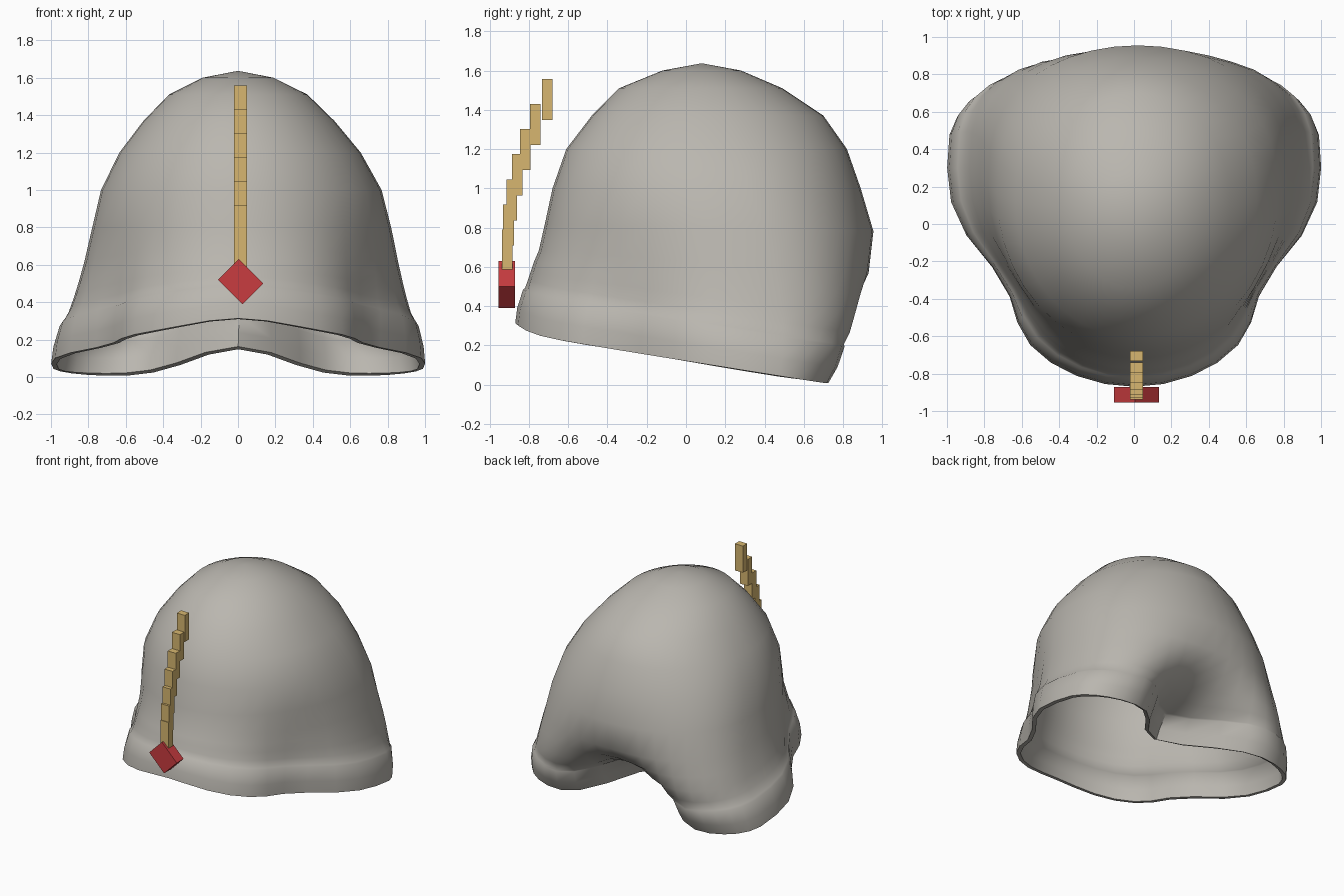
import bpy, bmesh
from math import sin, cos, pi, exp, radians

cube = bpy.data.objects.get("Cube")
if cube:
    bpy.data.objects.remove(cube, do_unlink=True)


def make_material(name, color):
    mat = bpy.data.materials.new(name)
    mat.use_nodes = True
    mat.diffuse_color = (*color, 1)
    mat.node_tree.nodes["Principled BSDF"].inputs["Base Color"].default_value = (*color, 1)
    return mat


grey = make_material("warm grey", (0.49, 0.47, 0.43))
gold = make_material("gold", (0.68, 0.47, 0.16))
red = make_material("red", (0.58, 0.045, 0.05))

SEGMENTS = 40


def hood_ring(height, slope, width, front, back, middle, notch, pinch):
    """Tilted oval, peaked in front, pinched at the sides, notched at the back."""
    points = []
    lift = max(0.15 - 0.25 * height, 0)
    lean = 0.02 * sin(pi * height / 1.64) ** 2
    for i in range(SEGMENTS):
        a = 2 * pi * i / SEGMENTS
        x, c = width * sin(a), cos(a)
        if c > 0:
            y = middle - (middle - front) * c
            x *= 1 - pinch * exp(-((y + 0.35) / 0.27) ** 2)
            rise = 0.45 * exp(-(x / 0.35) ** 2) * c
        else:
            y = middle + (back - middle) * abs(c) ** (0.55 + 0.27 * height)
            rise = notch * exp(-(x / 0.35) ** 2)
            y -= rise
        points.append((x + lean, y, height - slope * y + lift * rise))
    return points


# Hood shell: rim, hem with a slight step, then the dome
levels = [
    (0.12, 0.16, 1.00, -0.87, 0.82, 0.30, 0.57, 0.18),
    (0.21, 0.16, 0.99, -0.86, 0.88, 0.30, 0.59, 0.17),
    (0.32, 0.16, 0.96, -0.83, 0.93, 0.30, 0.57, 0.15),
    (0.33, 0.16, 0.95, -0.82, 0.925, 0.30, 0.54, 0.15),
    (0.39, 0.15, 0.915, -0.805, 0.96, 0.30, 0.42, 0.13),
    (0.46, 0.13, 0.89, -0.79, 0.98, 0.29, 0.28, 0.11),
    (0.54, 0.10, 0.865, -0.775, 0.98, 0.28, 0.14, 0.09),
    (0.63, 0.07, 0.84, -0.75, 0.97, 0.26, 0.04, 0.07),
    (0.80, 0.02, 0.80, -0.72, 0.955, 0.22, 0, 0.03),
    (1.00, 0, 0.75, -0.68, 0.89, 0.16, 0, 0),
    (1.20, 0, 0.645, -0.61, 0.82, 0.12, 0, 0),
    (1.37, 0, 0.51, -0.48, 0.70, 0.10, 0, 0),
    (1.51, 0, 0.37, -0.34, 0.49, 0.09, 0, 0),
    (1.60, 0, 0.19, -0.12, 0.28, 0.08, 0, 0),
]
bm = bmesh.new()
rings = [[bm.verts.new(p) for p in hood_ring(*level)] for level in levels]
for low, high in zip(rings, rings[1:]):
    for i in range(SEGMENTS):
        j = (i + 1) % SEGMENTS
        bm.faces.new((low[i], low[j], high[j], high[i]))
apex = bm.verts.new((0, 0.08, 1.637))
for i in range(SEGMENTS):
    bm.faces.new((rings[-1][i], rings[-1][(i + 1) % SEGMENTS], apex))
bmesh.ops.recalc_face_normals(bm, faces=bm.faces)
mesh = bpy.data.meshes.new("hood")
bm.to_mesh(mesh)
bm.free()
mesh.materials.append(grey)
hood = bpy.data.objects.new("hood", mesh)
bpy.context.collection.objects.link(hood)
wall = hood.modifiers.new("wall", "SOLIDIFY")
wall.thickness = 0.03
wall.offset = -1
bpy.ops.object.select_all(action="DESELECT")
hood.select_set(True)
bpy.context.view_layer.objects.active = hood
bpy.ops.object.modifier_apply(modifier="wall")
bpy.ops.object.shade_smooth_by_angle(angle=radians(50))


def add_box(name, center, size, mat, turn=0):
    bpy.ops.mesh.primitive_cube_add(size=1, location=center, rotation=(0, turn, 0))
    box = bpy.context.object
    box.name = name
    box.scale = size
    box.data.materials.append(mat)


# Crest of overlapping bars, curving back as it rises
for i in range(7):
    add_box(f"crest_bar_{i + 1}", (0.014, -0.91 + 0.204 * (i / 6) ** 2, 0.685 + 0.128 * i),
            (0.07, 0.054, 0.21), gold)

# Diamond-shaped gem at the foot of the crest
add_box("gem", (0.014, -0.913, 0.51), (0.184, 0.085, 0.157), red, radians(45))
